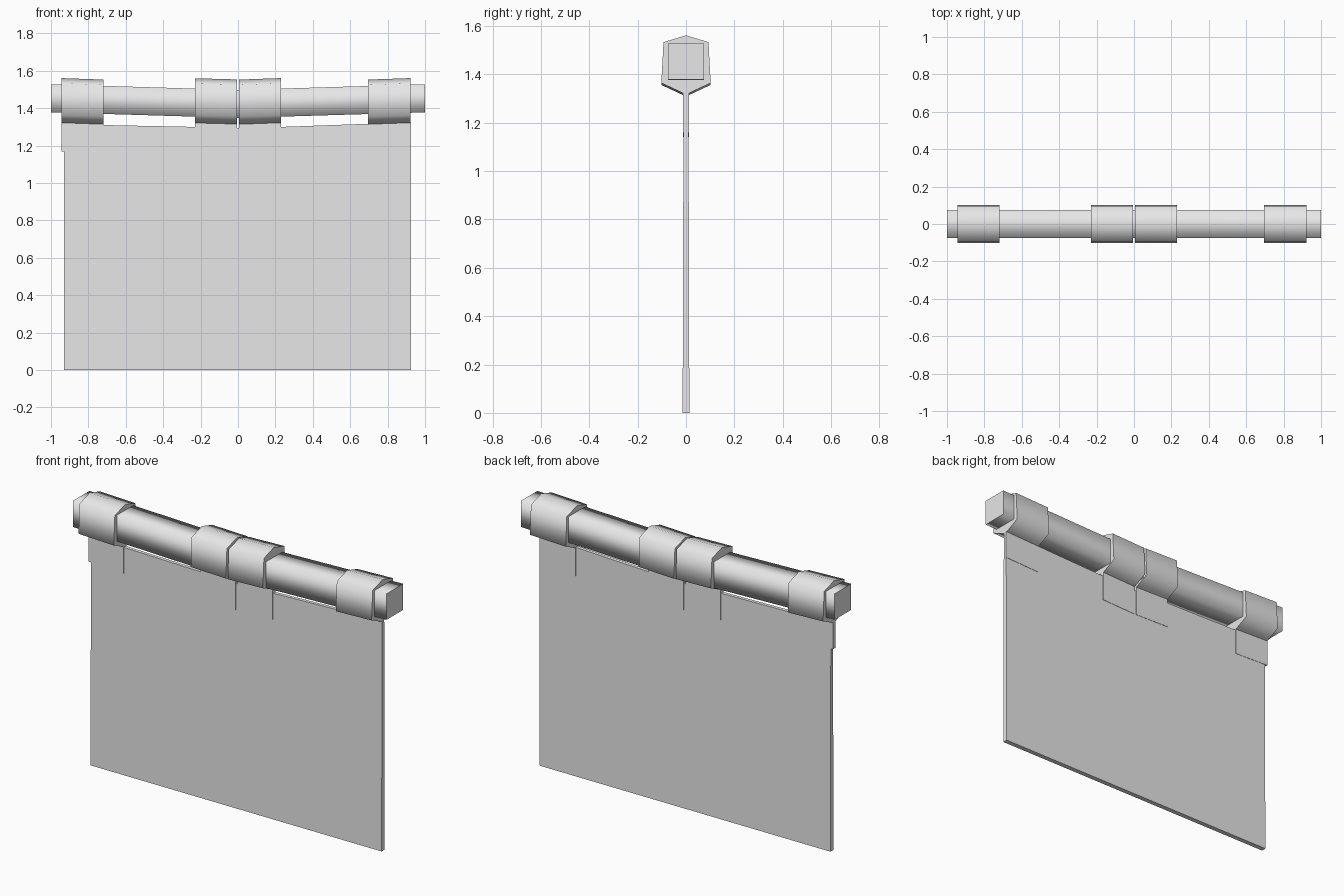
import bpy

cube = bpy.data.objects.get("Cube")
if cube:
    bpy.data.objects.remove(cube, do_unlink=True)

# One plain grey for every part
grey = bpy.data.materials.new("plain_grey")
grey.use_nodes = True
colour = (0.8, 0.8, 0.8, 1)
grey.diffuse_color = colour
grey.node_tree.nodes["Principled BSDF"].inputs["Base Color"].default_value = colour


def loft(name, sections, smooth=False):
    """Join (x, [(y, z), ...]) sections along x and cap both ends."""
    n = len(sections[0][1])
    verts = [(x, y, z) for x, ring in sections for y, z in ring]
    faces = []
    for s in range(len(sections) - 1):
        a, b = s * n, (s + 1) * n
        for i in range(n):
            j = (i + 1) % n
            faces.append((a + i, a + j, b + j, b + i))
    sides = len(faces)
    faces.append(tuple(reversed(range(n))))
    faces.append(tuple(range(len(verts) - n, len(verts))))
    mesh = bpy.data.meshes.new(name)
    mesh.from_pydata(verts, [], faces)
    for p in mesh.polygons:
        p.use_smooth = smooth and p.index < sides
    mesh.materials.append(grey)
    mesh.validate()
    obj = bpy.data.objects.new(name, mesh)
    bpy.context.collection.objects.link(obj)
    # Make the faces point outwards
    import bmesh
    bm = bmesh.new()
    bm.from_mesh(mesh)
    bmesh.ops.recalc_face_normals(bm, faces=bm.faces)
    bm.to_mesh(mesh)
    bm.free()
    return obj


def box_ring(half_top, half_bottom, bottom, top):
    return [(-half_bottom, bottom), (half_bottom, bottom),
            (half_top, top), (-half_top, top)]


# Square beam sagging towards the middle
beam = []
for x in (-1, -0.5, 0, 0.5, 1):
    mid = 1.423 + 0.03 * abs(x)
    beam.append((x, box_ring(0.075, 0.075, mid - 0.075, mid + 0.075)))
loft("beam", beam, smooth=True)

# Hanging cloth, its top edge following the beam
cloth_top = [(-0.93, 1.325), (-0.72, 1.31), (-0.23, 1.30), (0, 1.293),
             (0.23, 1.30), (0.925, 1.325)]
loft("cloth", [(x, box_ring(0.010, 0.014, 0, z)) for x, z in cloth_top])

# Straps wrapped round the beam, each with a flat tail over the cloth
strap_profile = [(0, 1.557), (0.093, 1.529), (0.102, 1.36), (0.012, 1.318),
                 (-0.012, 1.318), (-0.102, 1.36), (-0.093, 1.529)]
straps = [("outer_right", -0.945, -0.72, -0.004, 1.165),
          ("inner_right", -0.23, -0.006, -0.003, 1.145),
          ("inner_left", 0.006, 0.23, 0.004, 1.145),
          ("outer_left", 0.695, 0.923, 0.004, 1.155)]
for side, x0, x1, tilt, low in straps:
    ends = ((x0, -tilt), (x1, tilt))
    loft(side + "_strap",
         [(x, [(y, z + dz) for y, z in strap_profile]) for x, dz in ends],
         smooth=True)
    loft(side + "_strap_tail",
         [(x, box_ring(0.0125, 0.0125, low + dz, 1.325 + dz)) for x, dz in ends])
